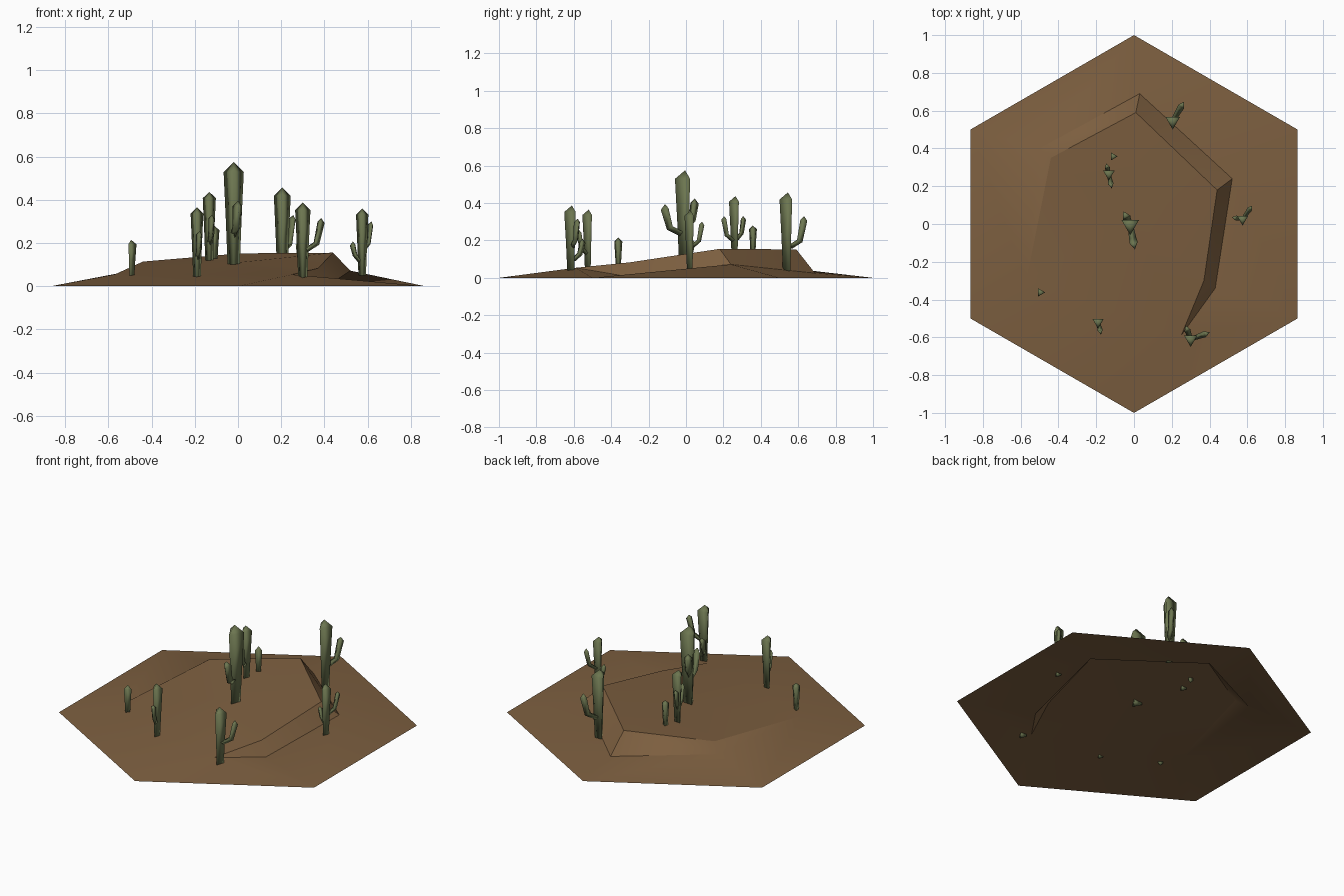
import bpy, bmesh, math
from mathutils import Vector

cube = bpy.data.objects.get("Cube")
if cube:
    bpy.data.objects.remove(cube, do_unlink=True)


def material(name, rgb):
    m = bpy.data.materials.new(name)
    m.use_nodes = True
    m.diffuse_color = (*rgb, 1)
    bsdf = m.node_tree.nodes["Principled BSDF"]
    bsdf.inputs["Base Color"].default_value = (*rgb, 1)
    bsdf.inputs["Roughness"].default_value = 0.9
    return m


sand = material("desert_brown", (0.205, 0.115, 0.051))
green = material("cactus_green", (0.15, 0.18, 0.08))


def make_object(name, bm, mat):
    bmesh.ops.recalc_face_normals(bm, faces=bm.faces)
    mesh = bpy.data.meshes.new(name)
    bm.to_mesh(mesh)
    bm.free()
    mesh.materials.append(mat)
    for p in mesh.polygons:
        p.use_smooth = True
    obj = bpy.data.objects.new(name, mesh)
    bpy.context.collection.objects.link(obj)
    return obj


# Ground: hexagonal sheet with a plateau that drops off at the back and left
bm = bmesh.new()


def ring(points):
    return [bm.verts.new(p) for p in points]


def bridge(a, b):
    n = len(a)
    for i in range(n):
        j = (i + 1) % n
        # coincident rings share vertices, so drop repeated corners
        quad = list(dict.fromkeys([a[i], a[j], b[j], b[i]]))
        if len(quad) > 2:
            bm.faces.new(quad)


# corners run clockwise from the back, seen from above
rim = ring([(math.sin(k * math.pi / 3), math.cos(k * math.pi / 3), 0) for k in range(6)])
foot = ring([(0.03, 0.69, 0.025), (0.52, 0.24, 0.072), (0.43, -0.34, 0.012),
             (0.25, -0.59, 0.054), (-0.57, -0.3, 0.055), (-0.5, 0.4, 0.07)])
crest = ring([(0.01, 0.59, 0.152), (0.44, 0.18, 0.155), (0.37, -0.3, 0.083)])
crest += [foot[3], foot[4]] + ring([(-0.44, 0.35, 0.114)])
bridge(rim, foot)
bridge(foot, crest)
centre = bm.verts.new((-0.02, 0.05, 0.108))
for i in range(6):
    bm.faces.new((crest[i], crest[(i + 1) % 6], centre))
bmesh.ops.triangulate(bm, faces=[f for f in bm.faces if len(f.verts) > 3])
ground = make_object("ground", bm, sand)
# the open sheet must face upward
if sum(p.normal.z for p in ground.data.polygons) < 0:
    ground.data.flip_normals()
bpy.ops.object.select_all(action='DESELECT')
ground.select_set(True)
bpy.context.view_layer.objects.active = ground
bpy.ops.object.shade_smooth_by_angle(angle=math.radians(30))


def tube(bm, path, radii, facing):
    """Three-sided stem along a path, pointed at both ends."""
    path = [Vector(p) for p in path]
    rings = []
    for i in range(1, len(path) - 1):
        t = (path[i + 1] - path[i - 1]).normalized()
        side = t.cross(facing).normalized()
        front = side.cross(t)
        rings.append([bm.verts.new(path[i] + radii[i - 1] *
                      (front * math.cos(a) + side * math.sin(a)))
                      for a in (0, math.tau / 3, 2 * math.tau / 3)])
    for a, b in zip(rings, rings[1:]):
        for k in range(3):
            bm.faces.new((a[k], a[(k + 1) % 3], b[(k + 1) % 3], b[k]))
    for end, loop in ((path[0], rings[0]), (path[-1], rings[-1])):
        tip = bm.verts.new(end)
        for k in range(3):
            bm.faces.new((loop[k], loop[(k + 1) % 3], tip))


def cactus(name, x, y, base, top, r, arms=(), turn=0):
    bm = bmesh.new()
    face = Vector((math.sin(turn), -math.cos(turn), 0))
    h = top - base
    tube(bm, [(x, y, base - 0.012), (x, y, base), (x, y, base + h * 0.45),
              (x, y, top - 0.85 * r), (x, y, top)], [r * 0.6, r * 0.78, r], face)
    # each arm: reach in x and y, joint height, tip height
    for dx, dy, low, high in arms:
        out = Vector((dx, dy, 0))
        q = Vector((x, y, 0))
        ar = r * 0.48
        tube(bm, [q + Vector((0, 0, low - 0.005)),
                  q + out * 0.2 + Vector((0, 0, low)),
                  q + out * 0.75 + Vector((0, 0, low + 0.03)),
                  q + out + Vector((0, 0, high - ar)),
                  q + out * 1.02 + Vector((0, 0, high))],
             [ar * 0.7, ar * 0.85, ar], out.normalized() + Vector((0, 0, -0.3)))
    return make_object(name, bm, green)


# Cacti
cactus("centre_cactus", -0.02, -0.005, 0.09, 0.575, 0.054,
       [(0.02, -0.105, 0.24, 0.395), (-0.025, 0.05, 0.28, 0.425)])
cactus("back_cactus", 0.205, 0.545, 0.04, 0.457, 0.045, [(0.05, 0.085, 0.17, 0.33)])
cactus("front_cactus", 0.3, -0.61, 0.035, 0.387, 0.041,
       [(0.083, 0.03, 0.17, 0.316), (-0.02, 0.055, 0.1, 0.21)])
cactus("front_right_cactus", -0.19, -0.52, 0.045, 0.365, 0.034,
       [(0.012, -0.05, 0.13, 0.255)])
cactus("small_right_cactus", -0.495, -0.362, 0.042, 0.215, 0.025, turn=math.pi / 2)
cactus("back_right_cactus", -0.133, 0.265, 0.112, 0.437, 0.035,
       [(0.012, -0.06, 0.2, 0.33), (-0.01, 0.04, 0.21, 0.33)])
cactus("small_back_cactus", -0.11, 0.358, 0.112, 0.28, 0.024, turn=math.pi / 2)
cactus("left_cactus", 0.575, 0.025, 0.045, 0.36, 0.033,
       [(0.042, 0.06, 0.17, 0.3), (-0.042, 0.008, 0.115, 0.207)])
